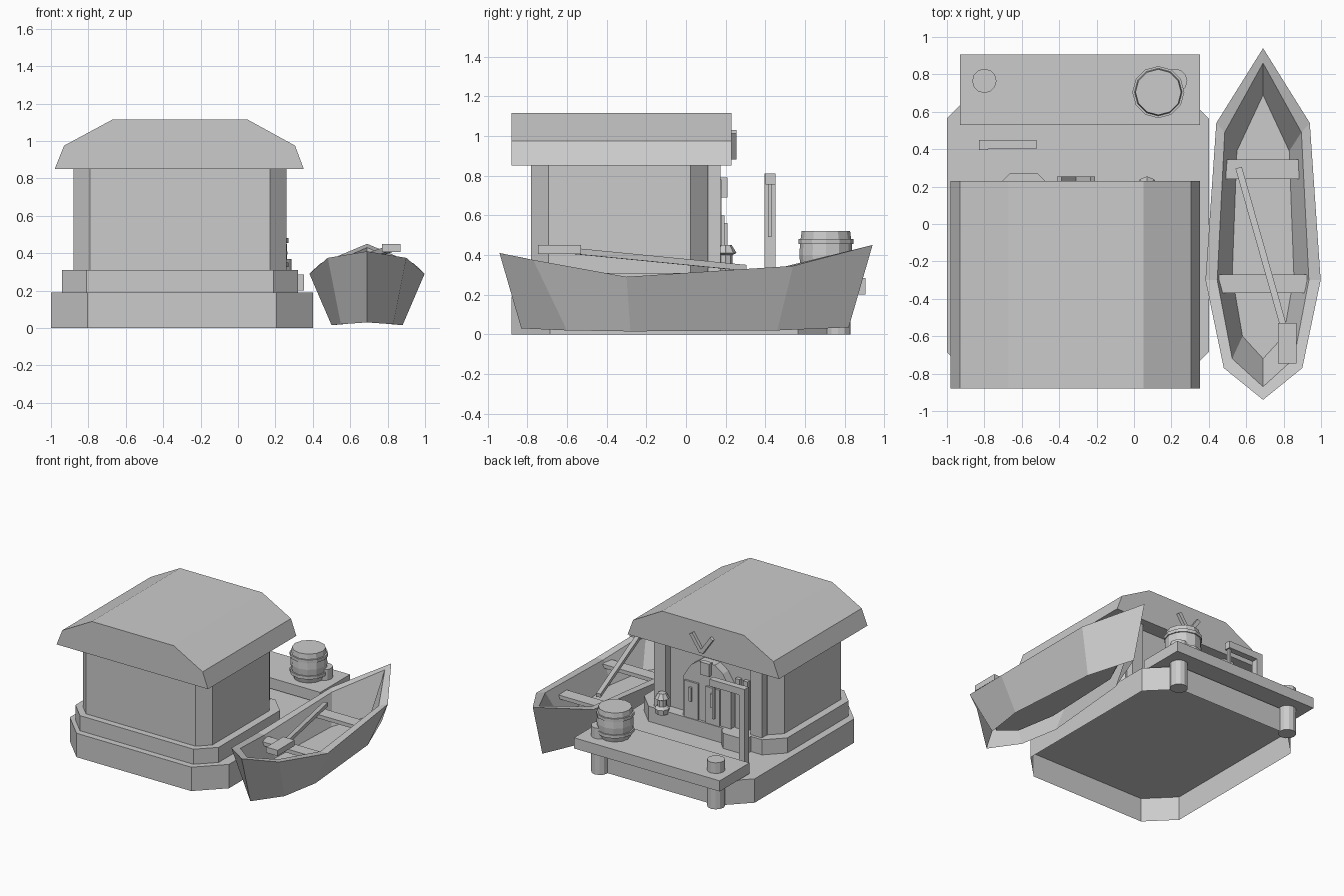
import bpy, bmesh, math
from mathutils import Vector

cube = bpy.data.objects.get("Cube")
if cube:
    bpy.data.objects.remove(cube, do_unlink=True)

gray = bpy.data.materials.new("plain_gray")
gray.use_nodes = True
gray.diffuse_color = (0.6, 0.6, 0.6, 1)
gray.node_tree.nodes["Principled BSDF"].inputs["Base Color"].default_value = (0.6, 0.6, 0.6, 1)


def finish(name, bm):
    bmesh.ops.recalc_face_normals(bm, faces=bm.faces)
    mesh = bpy.data.meshes.new(name)
    bm.to_mesh(mesh)
    bm.free()
    mesh.materials.append(gray)
    obj = bpy.data.objects.new(name, mesh)
    bpy.context.collection.objects.link(obj)
    return obj


def loft(name, rings, open_start=False):
    """Skin closed rings of equal length; the first end may stay open."""
    bm = bmesh.new()
    loops = [[bm.verts.new(p) for p in ring] for ring in rings]
    n = len(loops[0])
    for a, b in zip(loops, loops[1:]):
        for i in range(n):
            j = (i + 1) % n
            bm.faces.new((a[i], a[j], b[j], b[i]))
    if not open_start:
        bm.faces.new(loops[0])
    bm.faces.new(loops[-1])
    return finish(name, bm)


def box(name, x0, x1, y0, y1, z0, z1):
    ring = [(x0, y0), (x1, y0), (x1, y1), (x0, y1)]
    return loft(name, [[(x, y, z) for x, y in ring] for z in (z0, z1)])


def slab(name, x0, x1, y0, y1, z0, z1, c):
    """Block with chamfered upright corners and an open underside."""
    ring = [(x0 + c, y0), (x1 - c, y0), (x1, y0 + c), (x1, y1 - c),
            (x1 - c, y1), (x0 + c, y1), (x0, y1 - c), (x0, y0 + c)]
    return loft(name, [[(x, y, z) for x, y in ring] for z in (z0, z1)], open_start=True)


def extrude_y(name, profile, y0, y1):
    return loft(name, [[(x, y, z) for x, z in profile] for y in (y0, y1)])


def turned(name, x, y, profile, sides):
    """Round part from (radius, height) pairs."""
    step = 2 * math.pi / sides
    return loft(name, [[(x + r * math.cos(i * step), y + r * math.sin(i * step), z)
                        for i in range(sides)] for r, z in profile])


def bar(name, a, b, w, h):
    """Square bar between two points."""
    a, b = Vector(a), Vector(b)
    d = (b - a).normalized()
    up = Vector((0, 1, 0)) if abs(d.y) < 0.5 else Vector((0, 0, 1))
    side = d.cross(up).normalized() * w / 2
    up = side.cross(d).normalized() * h / 2
    return loft(name, [[p + side + up, p - side + up, p - side - up, p + side - up]
                       for p in (a, b)])


# Foundation and house body
slab("foundation", -1.0, 0.4, -0.88, 0.76, 0, 0.19, 0.195)
slab("plinth", -0.94, 0.32, -0.83, 0.2, 0.19, 0.31, 0.13)
slab("house_walls", -0.88, 0.26, -0.78, 0.11, 0.31, 0.87, 0.088)
extrude_y("roof", [(-0.98, 0.85), (-0.93, 0.975), (-0.67, 1.115), (0.05, 1.115),
                   (0.305, 0.975), (0.352, 0.85)], -0.88, 0.23)
slab("side_step", -0.71, -0.47, 0.1, 0.27, 0.19, 0.31, 0.045)

# Entrance
extrude_y("door_arch", [(-0.52, 0.31), (-0.52, 0.62), (-0.45, 0.73), (-0.38, 0.78),
                        (-0.24, 0.78), (-0.17, 0.73), (-0.1, 0.62), (-0.1, 0.31)],
          0.1, 0.18)
for i, x in enumerate((-0.24, -0.43)):
    box(f"door_leaf_{i}", x, x + 0.12, 0.17, 0.195, 0.31, 0.6)
    box(f"door_handle_{i}", x + 0.05, x + 0.07, 0.19, 0.21, 0.45, 0.56)
box("door_lamp", -0.35, -0.27, 0.17, 0.21, 0.69, 0.79)
for i, x in enumerate((0.06, -0.79)):
    box(f"wall_pillar_{i}", x, x + 0.1, 0.1, 0.175, 0.31, 0.86)
for i, x in enumerate((-0.64, -0.57)):
    box(f"wall_slat_{i}", x, x + 0.04, 0.1, 0.14, 0.31, 0.7)
for i, x in enumerate((-0.22, -0.4)):
    bar(f"gable_bar_{i}", (-0.31, 0.24, 0.89), (x, 0.24, 1.02), 0.03, 0.03)

# Lantern beside the entrance
turned("lantern", 0.07, 0.2, [(0.05, 0.29), (0.055, 0.33), (0.035, 0.35), (0.035, 0.4),
                              (0.055, 0.41), (0.03, 0.45)], 8)

# Deck with mooring posts
box("deck", -0.93, 0.352, 0.53, 0.905, 0.2, 0.285)
for i, x in enumerate((-0.8, 0.22)):
    turned(f"mooring_post_{i}", x, 0.765, [(0.065, 0), (0.065, 0.37)], 12)

# Barrel with two hoops
turned("barrel", 0.13, 0.705, [(0.11, 0.28), (0.128, 0.34), (0.134, 0.4),
                               (0.13, 0.46), (0.122, 0.52)], 12)
for i, z in enumerate((0.325, 0.455)):
    turned(f"barrel_hoop_{i}", 0.13, 0.705, [(0.139, z), (0.139, z + 0.025)], 12)

# Hanging sign post
box("sign_post", -0.83, -0.78, 0.395, 0.45, 0.19, 0.81)
box("sign_arm", -0.8, -0.52, 0.4, 0.45, 0.755, 0.81)
box("sign_hanger", -0.55, -0.53, 0.412, 0.432, 0.49, 0.76)

# Boat: mirrored outlines given as (half width, y, z) from bow to stern
CX = 0.69


def outline(points):
    right = [(CX + w, y, z) for w, y, z in points]
    left = [(CX - w, y, z) for w, y, z in points[1:-1]]
    return right + left[::-1]


loft("boat_hull", [outline(p) for p in (
    [(0, 0.82, 0.035), (0.13, 0.46, 0.02), (0.19, -0.28, 0.015), (0.14, -0.6, 0.02), (0, -0.83, 0.03)],
    [(0, 0.94, 0.45), (0.25, 0.54, 0.345), (0.308, -0.3, 0.29), (0.21, -0.77, 0.375), (0, -0.94, 0.41)],
    [(0, 0.86, 0.43), (0.205, 0.49, 0.34), (0.245, -0.3, 0.29), (0.165, -0.72, 0.365), (0, -0.87, 0.395)],
    [(0, 0.69, 0.13), (0.14, 0.39, 0.12), (0.165, -0.28, 0.12), (0.11, -0.6, 0.12), (0, -0.72, 0.13)])],
    open_start=True)
box("boat_seat_front", 0.485, 0.9, 0.24, 0.345, 0.24, 0.27)
box("boat_seat_rear", 0.445, 0.93, -0.37, -0.27, 0.24, 0.27)
bar("oar_shaft", (0.56, 0.3, 0.335), (0.82, -0.62, 0.425), 0.035, 0.03)
box("oar_blade", 0.77, 0.87, -0.745, -0.53, 0.405, 0.45)
